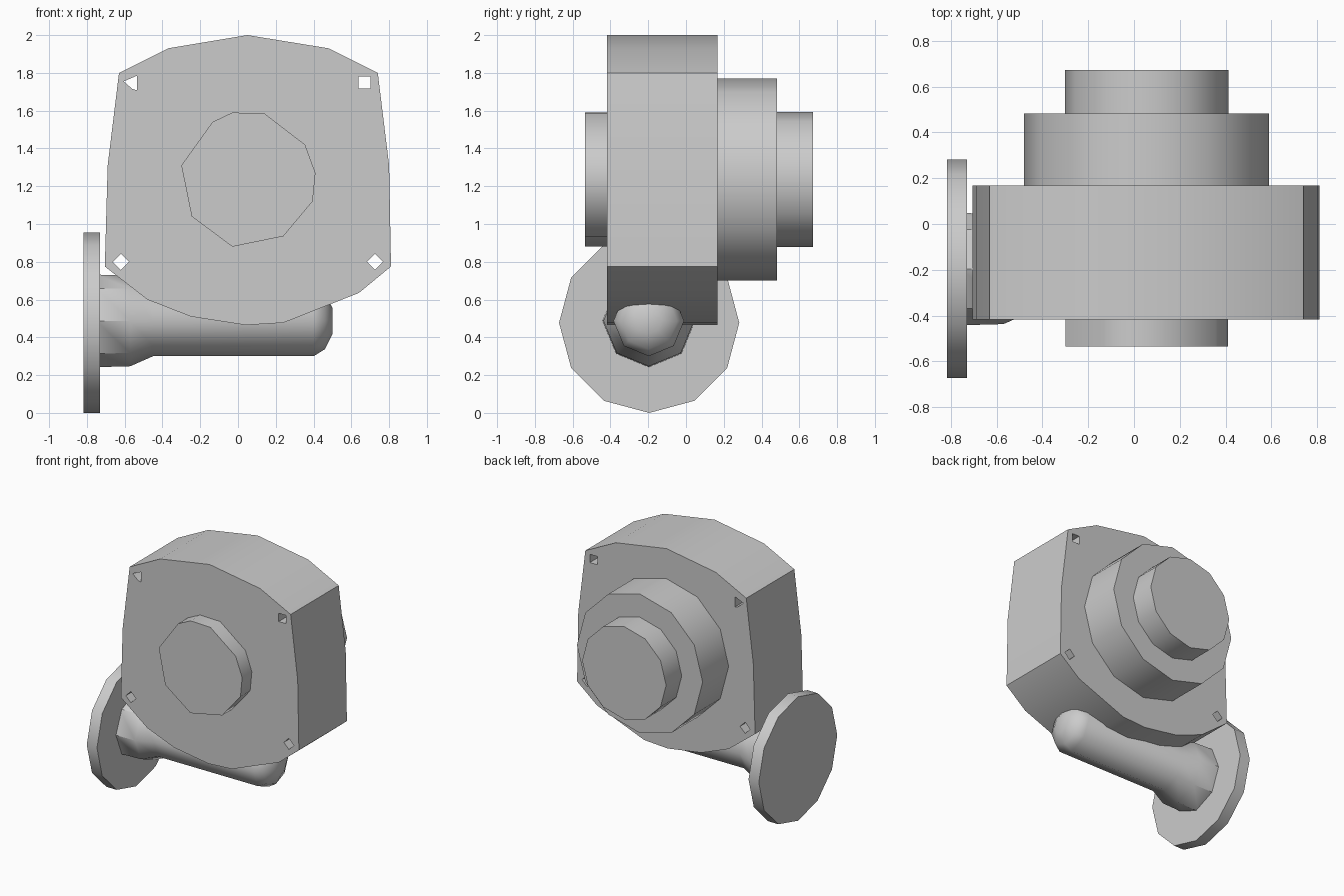
import bpy, bmesh
from math import cos, sin, pi, radians

if "Cube" in bpy.data.objects:
    bpy.data.objects.remove(bpy.data.objects["Cube"])


def finish(name, bm, smooth=True):
    bmesh.ops.recalc_face_normals(bm, faces=bm.faces)
    me = bpy.data.meshes.new(name)
    bm.to_mesh(me)
    bm.free()
    ob = bpy.data.objects.new(name, me)
    bpy.context.collection.objects.link(ob)
    if smooth:
        shade(ob)
    return ob


def shade(ob):
    bpy.ops.object.select_all(action='DESELECT')
    ob.select_set(True)
    bpy.context.view_layer.objects.active = ob
    bpy.ops.object.shade_smooth_by_angle(angle=radians(42))


def loft(bm, rings):
    """Skin a series of equal-sized point rings and cap both ends."""
    vs = [[bm.verts.new(p) for p in r] for r in rings]
    n = len(vs[0])
    for a, b in zip(vs, vs[1:]):
        for i in range(n):
            j = (i + 1) % n
            bm.faces.new((a[i], a[j], b[j], b[i]))
    bm.faces.new(vs[0])
    bm.faces.new(vs[-1])


def prism(bm, pts, y0, y1):
    loft(bm, [[(x, y, z) for x, z in pts] for y in (y0, y1)])


def ngon(cx, cz, r, n, start=0.0):
    return [(cx + r * cos(start + 2 * pi * i / n),
             cz + r * sin(start + 2 * pi * i / n)) for i in range(n)]


def boss(name, pts, y0, y1):
    bm = bmesh.new()
    prism(bm, pts, y0, y1)
    return finish(name, bm)


def turned_x(name, profile, n, cy, cz, start=0.0):
    """Part turned about an axis parallel to x; profile is (x, radius)."""
    bm = bmesh.new()
    loft(bm, [[(x, y, z) for y, z in ngon(cy, cz, r, n, start)]
              for x, r in profile])
    return finish(name, bm)


# Main housing
outline = [(-0.63, 1.80), (-0.37, 1.93), (0.05, 2.0), (0.48, 1.93),
           (0.74, 1.80), (0.80, 1.31), (0.81, 0.775), (0.64, 0.635),
           (0.24, 0.477), (0.04, 0.465), (-0.25, 0.51), (-0.48, 0.60),
           (-0.705, 0.775), (-0.69, 1.31)]
bm = bmesh.new()
prism(bm, outline, -0.417, 0.167)
housing = finish("housing", bm, False)

# Bolt holes cut through the four corners
bm = bmesh.new()
holes = [[(-0.605, 1.755), (-0.56, 1.715), (-0.535, 1.708), (-0.535, 1.785)],
         ngon(0.67, 1.75, 0.045, 4, pi / 4),
         ngon(-0.62, 0.80, 0.043, 4),
         ngon(0.725, 0.80, 0.043, 4)]
for h in holes:
    prism(bm, h, -0.6, 0.4)
cutter = finish("bolt_hole_cutter", bm, False)
cutter.hide_render = True
mod = housing.modifiers.new("bolt_holes", 'BOOLEAN')
mod.object = cutter
mod.solver = 'EXACT'
bpy.context.view_layer.objects.active = housing
bpy.ops.object.modifier_apply(modifier=mod.name)
bpy.data.objects.remove(cutter)
shade(housing)

# Front cap and the two stepped rear bosses
front = [(-0.03, 1.59), (0.14, 1.585), (0.355, 1.42), (0.41, 1.27),
         (0.395, 1.12), (0.24, 0.935), (-0.03, 0.88), (-0.245, 1.04),
         (-0.30, 1.31), (-0.135, 1.54)]
boss("front_cap", front, -0.535, -0.40)
boss("rear_boss", ngon(0.055, 1.235, 0.535, 12), 0.15, 0.483)
boss("rear_cap", ngon(0.055, 1.235, 0.357, 12), 0.47, 0.673)

# Pipe flange, and pipe with flared neck and rounded end
turned_x("pipe_flange", [(-0.817, 0.477), (-0.73, 0.477)], 12, -0.195, 0.477)
turned_x("pipe", [(-0.75, 0.245), (-0.57, 0.24), (-0.45, 0.187), (0.40, 0.187),
                  (0.46, 0.15), (0.50, 0.07)], 8, -0.197, 0.487)
